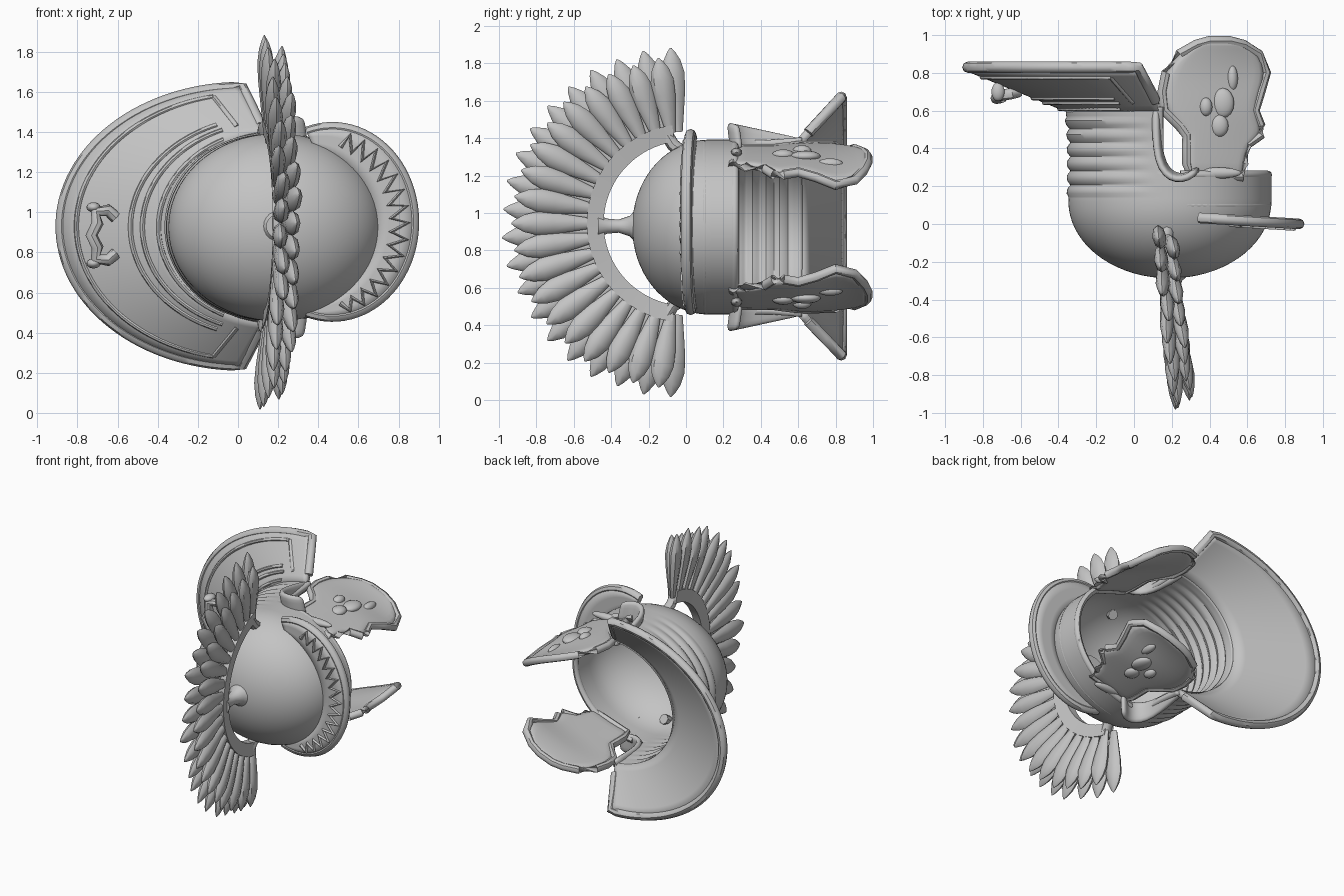
import bpy, bmesh, math, random
from math import sin, cos, pi, radians, sqrt
from mathutils import Vector

if "Cube" in bpy.data.objects:
    bpy.data.objects.remove(bpy.data.objects["Cube"])
random.seed(4)

metal = bpy.data.materials.new("grey_metal")
metal.use_nodes = True
GREY = (0.55, 0.55, 0.55, 1)
metal.diffuse_color = GREY
metal.node_tree.nodes["Principled BSDF"].inputs["Base Color"].default_value = GREY

CX, CZ, RX, RZ = 0.19, 0.925, 0.52, 0.45      # bowl centre and radii
DOME_Y, DOME_H = 0.12, 0.39                   # dome base and height
BACK_Y, FRONT_Y = 0.62, 0.27                  # rear and front bowl edges


def finish(bm, name, thick=0, subdiv=0):
    bmesh.ops.remove_doubles(bm, verts=bm.verts, dist=0.0005)
    bmesh.ops.recalc_face_normals(bm, faces=bm.faces)
    mesh = bpy.data.meshes.new(name)
    bm.to_mesh(mesh)
    bm.free()
    ob = bpy.data.objects.new(name, mesh)
    bpy.context.collection.objects.link(ob)
    mesh.materials.append(metal)
    if thick:
        mod = ob.modifiers.new("thickness", 'SOLIDIFY')
        mod.thickness, mod.offset = thick, 0
    if subdiv:
        ob.modifiers.new("rounding", 'SUBSURF').levels = subdiv
        ob.modifiers["rounding"].render_levels = subdiv
    bpy.ops.object.select_all(action='DESELECT')
    ob.select_set(True)
    bpy.context.view_layer.objects.active = ob
    bpy.ops.object.shade_smooth_by_angle(angle=radians(45))
    return ob


def loft(name, rows, closed=False, caps=False, keep=None, **kw):
    """Skin a list of point rows; keep(centre) filters faces."""
    bm = bmesh.new()
    grid = [[bm.verts.new(p) for p in row] for row in rows]
    n = len(rows[0])
    for a, b in zip(grid, grid[1:]):
        for i in range(n if closed else n - 1):
            j = (i + 1) % n
            f = bm.faces.new((a[i], a[j], b[j], b[i]))
            if keep and not keep(f.calc_center_median()):
                bm.faces.remove(f)
    if caps:
        bm.faces.new(grid[0])
        bm.faces.new(grid[-1])
    loose = [v for v in bm.verts if not v.link_faces]
    bmesh.ops.delete(bm, geom=loose, context='VERTS')
    return finish(bm, name, **kw)


def tube(name, points, radius, cyclic=False, sides=8):
    """Round bar following a path."""
    pts = [Vector(p) for p in points]
    n, rows = len(pts), []
    for i, p in enumerate(pts):
        prev = pts[i - 1] if i or cyclic else p
        nxt = pts[(i + 1) % n] if i < n - 1 or cyclic else p
        d = (nxt - prev).normalized()
        up = Vector((0, 1, 0)) if abs(d.y) < 0.9 else Vector((1, 0, 0))
        u = d.cross(up).normalized()
        v = d.cross(u)
        rows.append([p + radius * (u * cos(2 * pi * k / sides) + v * sin(2 * pi * k / sides))
                     for k in range(sides)])
    if cyclic:
        rows.append(rows[0])
    return loft(name, rows, closed=True, caps=not cyclic)


def blob(name, loc, size):
    bm = bmesh.new()
    bmesh.ops.create_uvsphere(bm, u_segments=16, v_segments=10, radius=1)
    for v in bm.verts:
        v.co = Vector(loc) + Vector(a * b for a, b in zip(v.co, size))
    return finish(bm, name)


def span(a, b, n):
    return [a + (b - a) * i / (n - 1) for i in range(n)]


def wall(deg, y, r=1.0):
    return Vector((CX + RX * r * cos(radians(deg)), y, CZ + RZ * r * sin(radians(deg))))


def on_dome(x, z):
    q = 1 - ((x - CX) / RX) ** 2 - ((z - CZ) / RZ) ** 2
    return (x, DOME_Y - DOME_H * sqrt(max(q, 0)), z)


# Bowl: dome, then a wall that runs further down at the ribbed back
angles = [i * 360 / 96 for i in range(96)]
rows = [[wall(a, DOME_Y - DOME_H * cos(p), sin(p)) for a in angles]
        for p in span(0, pi / 2, 18)]
for y in span(DOME_Y + 0.015, BACK_Y, 34):
    row = []
    for a in angles:
        back = min(1, max(0, -cos(radians(a)) * 2 - 0.3))
        rib = 0.02 * back * sin((y - 0.15) * 2 * pi / 0.075) if 0.15 < y < 0.55 else 0
        row.append(wall(a, y, 1 + rib + 0.03 * max(0, y - 0.45) / 0.17))
    rows.append(row)
loft("bowl", rows, closed=True, thick=0.035,
     keep=lambda c: c.y < FRONT_Y or c.x < 0.14)
tube("front_rim", [wall(a, FRONT_Y - 0.01) for a in span(-84, 84, 50)], 0.022)
tube("front_band", [wall(a, 0.1, 1.01) for a in span(-80, 80, 50)], 0.014)

# Raised strips on the dome
for z in (0.815, 1.015):
    for side, ends in (("back", (-0.31, -0.01)), ("front", (0.39, 0.67))):
        tube("dome_strip_" + side, [on_dome(x, z) for x in span(*ends, 14)], 0.014)
for r in (0.18, 0.24):
    tube("dome_ring", [on_dome(0.2 + r * cos(a), CZ + r * sin(a))
                       for a in span(0, 2 * pi, 41)[:-1]], 0.012, True)

# Crown spike carrying the crest
SPIKE = [(-0.2, 0.15), (-0.26, 0.1), (-0.3, 0.055), (-0.36, 0.035), (-0.42, 0.04), (-0.47, 0.06)]
loft("crown_spike", [[(0.2, y, 0.93 + 0) if r == 0 else
                      (0.2 + r * cos(a), y, 0.93 + r * sin(a))
                      for a in span(0, 2 * pi, 21)[:-1]] for y, r in SPIKE],
     closed=True, caps=True)


# Flared neck guard
def neck(t, f):
    inner = wall(96 + 168 * t, 0.61, 1.02)
    a = pi / 2 - pi * t
    outer = Vector((0.02 - 0.9 * cos(a), 0.83, 0.93 + 0.69 * sin(a)))
    return inner.lerp(outer, f)


loft("neck_guard", [[neck(t, f) for t in span(0, 1, 60)] for f in span(0, 1, 8)], thick=0.045)
edge = [neck(t, 1) for t in span(0, 1, 60)]
tube("neck_guard_rim", [neck(0, 0.2), neck(0, 0.6)] + edge + [neck(1, 0.6), neck(1, 0.2)], 0.03)
for f, t0 in ((0.1, 0.12), (0.25, 0.1), (0.36, 0.1), (0.86, 0.06)):
    tube("neck_guard_bead", [neck(t, f) - Vector((0, 0.022, 0)) for t in span(t0, 1 - t0, 50)], 0.013)
for t in (0.06, 0.94):
    tube("neck_guard_end_bead", [neck(t, f) - Vector((0, 0.022, 0)) for f in span(0.25, 0.86, 8)], 0.013)

# Carrying handle on the neck guard
HANDLE = [(-0.61, 0.70, 0.09), (-0.65, 0.69, 0.125), (-0.71, 0.68, 0.115), (-0.70, 0.67, 0.06)]
half = [(x, y, d) for x, y, d in HANDLE] + [(-0.73, 0.665, 0.0)]
tube("handle", [(x, y, 0.885 + d) for x, y, d in half]
     + [(x, y, 0.885 - d) for x, y, d in half[-2::-1]], 0.03)
for s in (-1, 1):
    blob("handle_stud", (-0.72, 0.7, 0.885 + s * 0.14), (0.035, 0.05, 0.025))


# Brow guard with a zigzag border
def brow(t, f):
    inner = wall(-68 + 136 * t, 0, 0.96)
    a = radians(-108 + 216 * t)
    p = inner.lerp(Vector((0.47 + 0.405 * cos(a), 0, 0.952 + 0.47 * sin(a))), f)
    p.y = 0.035 - 0.06 * (p.x - 0.3)
    return p


loft("brow_guard", [[brow(t, f) for t in span(0, 1, 50)] for f in span(0, 1, 4)], thick=0.05)
tube("brow_guard_rim", [brow(t, 1) for t in span(0, 1, 50)], 0.028)
tube("brow_guard_zigzag", [brow(t, 0.4 + 0.45 * (i % 2)) - Vector((0, 0.025, 0))
                           for i, t in enumerate(span(0.12, 0.88, 31))], 0.013)

# Cheek guards and ear guards: y, rear x, front x
CHEEK = [(0.25, 0.3, 0.57), (0.32, 0.28, 0.58), (0.42, 0.28, 0.6), (0.47, 0.28, 0.67),
         (0.52, 0.24, 0.67), (0.6, 0.16, 0.64), (0.7, 0.15, 0.67), (0.8, 0.17, 0.7),
         (0.9, 0.24, 0.66), (0.95, 0.33, 0.58), (0.97, 0.4, 0.5)]
EAR = [(0.13, 0.66), (0.13, 0.5), (0.14, 0.36), (0.18, 0.28), (0.24, 0.25), (0.3, 0.26), (0.35, 0.3)]


def cheek(s, y, x, lift=0.0):
    u = max(0, (x - 0.15) / 0.53)
    z = 0.435 - 0.16 * u ** 1.6 - 0.05 * u * max(0, 1 - abs(y - 0.84) / 0.2)
    return Vector((x, y, CZ + s * (z + lift)))


for s, side in ((1, "left"), (-1, "right")):
    loft(side + "_cheek_guard", [[cheek(s, y, x) for x in span(a, b, 9)] for y, a, b in CHEEK],
         thick=0.045, subdiv=1)
    rim = [cheek(s, y, b) for y, a, b in CHEEK] + [cheek(s, y, a) for y, a, b in CHEEK[::-1]]
    tube(side + "_cheek_rim", rim, 0.026, True)
    # embossed relief on the cheek plate
    for x, y, sx, sy in ((0.45, 0.52, 0.05, 0.06), (0.47, 0.64, 0.06, 0.08),
                         (0.52, 0.77, 0.03, 0.07), (0.38, 0.62, 0.035, 0.05)):
        blob(side + "_cheek_relief", cheek(s, y, x, 0.015), (sx, sy, 0.03))
    ear_rows = []
    for f in span(0, 1, 4):
        ear_rows.append([(x - 0.02 * f, y - 0.02 * f,
                          CZ + s * (0.41 + f * (0.15 - 0.22 * max(0, y - 0.25))))
                         for x, y in EAR])
    loft(side + "_ear_guard", ear_rows, thick=0.04, subdiv=1)
    blob(side + "_cheek_hinge", (0.44, 0.27, CZ + s * 0.4), (0.13, 0.03, 0.025))


# Crest: curved holder with two staggered layers of feathers
def crest(deg, r, dx=0.0, side=0.0):
    a = radians(deg)
    y = -r * cos(a) + side * sin(a)
    z = 0.945 + r * sin(a) + side * cos(a)
    return Vector((0.15 - 0.12 * y + dx, y, z))


SECTION = [(0.44, -0.03), (0.44, 0.03), (0.53, 0.04), (0.53, -0.04)]
loft("crest_holder", [[crest(a, r, dx) for r, dx in SECTION] for a in span(-82, 82, 50)],
     closed=True, caps=True)
FEATHER = [(0, 0.025), (0.25, 0.042), (0.5, 0.058), (0.7, 0.062), (0.85, 0.046), (0.95, 0.022), (1, 0.004)]


def feather(name, deg, tip, dx):
    lean = random.uniform(-0.015, 0.015)
    rows = []
    for t, w in FEATHER:
        r = 0.49 + (tip - 0.49) * t
        off = dx * (0.5 + 0.6 * t) + lean * t
        rows.append([crest(deg, r, off + 0.6 * w * sin(k * pi / 4), w * cos(k * pi / 4))
                     for k in range(8)])
    loft(name, rows, closed=True, caps=True)


for layer, count, limit, dx in (("front", 20, 85, -0.035), ("back", 19, 80.5, 0.035)):
    for a in span(-limit, limit, count):
        tip = 0.935 + 0.05 * cos(radians(a)) - (0.05 if layer == "back" else 0)
        feather("crest_feather_" + layer, a, tip + random.uniform(-0.012, 0.004), dx)

# Struts from the crest ends to the bowl
for s in (-1, 1):
    tube("crest_strut", [(0.165, -0.1, 0.935 + s * 0.48), (0.17, -0.07, 0.935 + s * 0.43),
                         (0.18, 0.0, 0.93 + s * 0.38)], 0.035)
